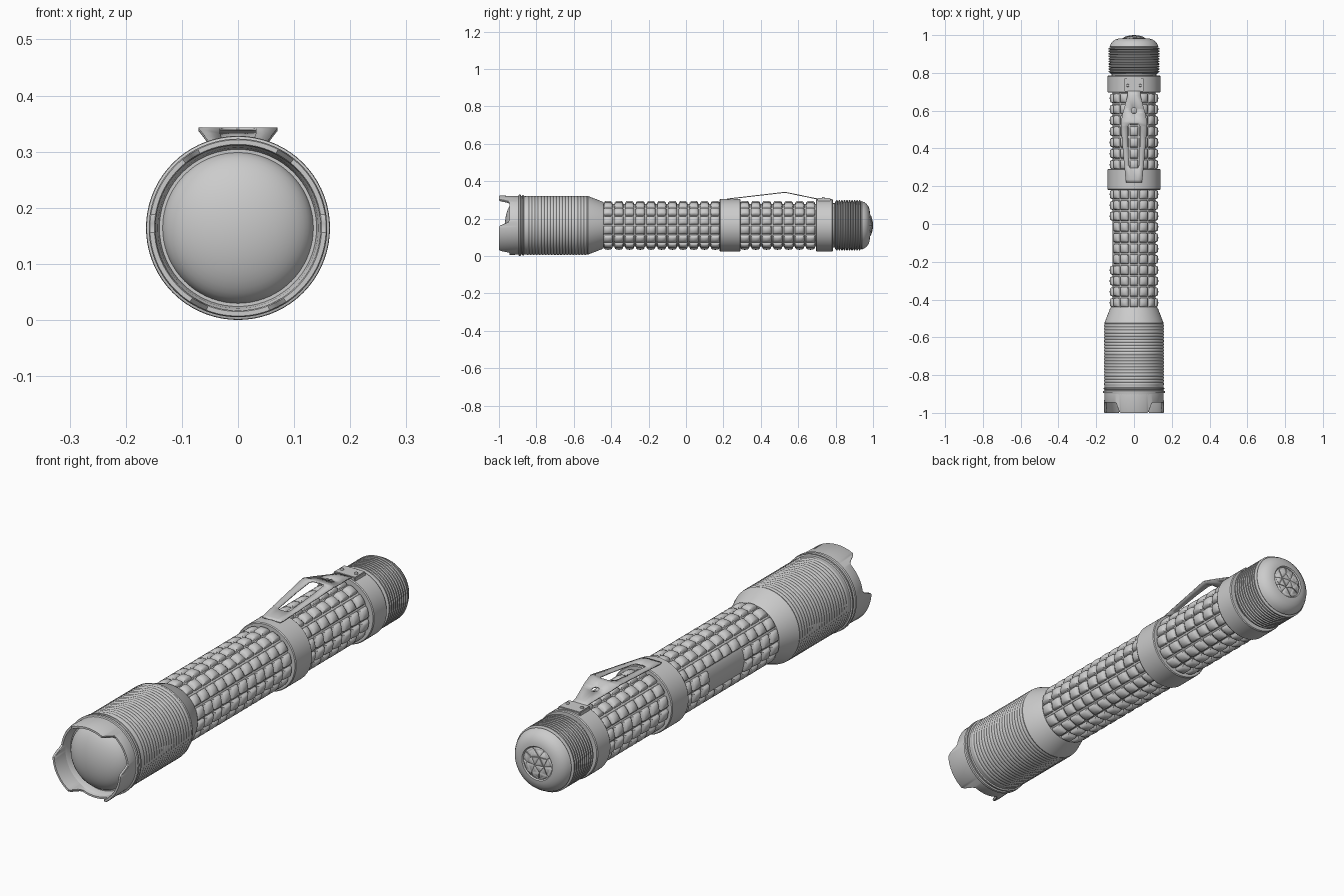
import bpy, bmesh, math
from mathutils import Matrix, Vector

if "Cube" in bpy.data.objects:
    bpy.data.objects.remove(bpy.data.objects["Cube"])

ZC = 0.164  # height of the barrel axis


def finish(name, bm, angle=35):
    bmesh.ops.remove_doubles(bm, verts=bm.verts, dist=1e-5)
    bmesh.ops.recalc_face_normals(bm, faces=bm.faces)
    me = bpy.data.meshes.new(name)
    bm.to_mesh(me)
    bm.free()
    ob = bpy.data.objects.new(name, me)
    bpy.context.collection.objects.link(ob)
    bpy.ops.object.select_all(action='DESELECT')
    ob.select_set(True)
    bpy.context.view_layer.objects.active = ob
    bpy.ops.object.shade_smooth_by_angle(angle=math.radians(angle))
    return ob


def lathe(name, profile, angles=72, loop=False, angle=35):
    """Revolve (radius, y) points about the barrel; profile may depend on the angle."""
    if isinstance(angles, int):
        angles = [2 * math.pi * i / angles for i in range(angles)]
    bm = bmesh.new()
    cols = []
    for a in angles:
        pts = profile(a) if callable(profile) else profile
        cols.append([bm.verts.new((r * math.cos(a), y, ZC + r * math.sin(a))) for r, y in pts])
    n = len(cols[0])
    for i in range(len(cols)):
        c, d = cols[i], cols[(i + 1) % len(cols)]
        for j in range(n if loop else n - 1):
            k = (j + 1) % n
            bm.faces.new((c[j], c[k], d[k], d[j]))
    return finish(name, bm, angle)


def ridges(y0, y1, count, lo, hi):
    step = (y1 - y0) / count
    pts = []
    for i in range(count):
        y = y0 + i * step
        pts += [(lo, y), (hi, y + step * .3), (hi, y + step * .7)]
    return pts + [(lo, y1)]


# Bezel with three broad teeth
def bezel(a):
    d = abs((math.degrees(a) - 90 + 60) % 120 - 60)
    t = min(max((d - 27) / 12, 0), 1)
    front = -1 + .055 * t * t * (3 - 2 * t)
    return [(.145, -.89), (.147, front + .004), (.149, front), (.157, front), (.159, front + .004), (.156, -.89)]


lathe("bezel", bezel, 120, loop=True)

# Lens and its seat
lathe("lens", [(.135 * math.sin(t * math.pi / 24), -.90 - .068 * math.cos(t * math.pi / 24)) for t in range(13)])
lathe("lens_seat", [(.148, -.935), (.143, -.925), (.140, -.905), (.132, -.90), (.132, -.88), (.148, -.88)], loop=True)

# Head: retaining rings, finely ridged barrel, taper into the grip
lathe("head", [(.13, -.905), (.156, -.905), (.157, -.896), (.163, -.894), (.164, -.889), (.163, -.884),
               (.157, -.882), (.157, -.876), (.162, -.874), (.162, -.868), (.156, -.866)]
      + ridges(-.855, -.53, 20, .1555, .158)
      + [(.157, -.525), (.153, -.515), (.128, -.45), (.122, -.44), (.10, -.44)])

# Grip sections with pillow shaped blocks in 14 columns
COLS = 14
SAMPLES = [(0, 0), (.07, 0), (.13, .6), (.24, .9), (.5, 1), (.76, .9), (.87, .6), (.93, 0)]
PITCH = 2 * math.pi / COLS
START = math.pi / 2 - PITCH / 2


def grip(name, y0, y1, rows, panel=None):
    angs = [START + (c + u) * PITCH for c in range(COLS) for u, _ in SAMPLES]
    index = {a: i for i, a in enumerate(angs)}

    def profile(a):
        col, s = divmod(index[a], len(SAMPLES))
        hu = SAMPLES[s][1]
        pts = []
        for row in range(rows):
            # blank panel on the left side of the barrel
            blank = panel and panel[0] <= row < panel[1] and col in (3, 4)
            for v, hv in SAMPLES:
                h = 0 if blank else min(hu, hv) * (.6 + .4 * max(hu, hv))
                pts.append((.114 + .017 * h, y0 + (row + v) * (y1 - y0) / rows))
        return pts + [(.114, y1)]

    return lathe(name, profile, angs, angle=40)


grip("front_grip", -.445, .185, 11, panel=(4, 8))
grip("rear_grip", .285, .695, 7)


# Smooth bands around the grip
def band(name, y0, y1):
    lathe(name, [(.11, y0), (.137, y0), (.14, y0 + .004), (.14, y1 - .004), (.137, y1), (.11, y1)])


band("middle_band", .18, .292)
band("rear_band", .695, .785)

# Threaded tail cap
lathe("tail_cap", [(.118, .78), (.118, .795), (.13, .797)] + ridges(.80, .935, 10, .125, .135)
      + [(.129, .94), (.124, .952), (.115, .965), (.100, .976), (.082, .982), (.07, .983), (.066, .978), (0, .978)])

# Tail button: flattened dome covered in raised facets
bm = bmesh.new()
bmesh.ops.create_icosphere(bm, subdivisions=2, radius=1)
faces = list(bm.faces)
bmesh.ops.inset_individual(bm, faces=faces, thickness=.07, depth=.08)
bmesh.ops.poke(bm, faces=faces, offset=.03)
bmesh.ops.bisect_plane(bm, geom=bm.verts[:] + bm.edges[:] + bm.faces[:], plane_co=(0, -.2, 0),
                       plane_no=(0, -1, 0), clear_outer=True)
top = max(v.co.y for v in bm.verts)
for v in bm.verts:
    v.co = Vector((v.co.x * .066, .968 + v.co.y * .032 / top, ZC + v.co.z * .066))
finish("tail_button", bm, 50)


# Pocket clip: bent tapered plate with a long slot and a round hole
def clip_z(y):
    if y > .53:
        return .343 - .037 * (y - .53) / .18
    return .343 - .036 * (.53 - y) / .31


# (y, half width, inner half width, opening towards the next station)
stations = [(.71, .034, .008, 0), (.68, .034, .008, 0), (.615, .052, .006, 1), (.607, .054, .014, 1),
            (.593, .058, .014, 1), (.585, .060, .006, 0), (.545, .068, .022, 0), (.53, .070, .024, 1),
            (.515, .070, .032, 1), (.44, .063, .032, 1), (.31, .052, .026, 1), (.295, .050, .020, 0),
            (.235, .045, .020, 0), (.22, .041, .020, 0)]
bm = bmesh.new()
rows = [[bm.verts.new((x, y, clip_z(y))) for x in (-w, -s, s, w)] for y, w, s, _ in stations]
for i in range(len(rows) - 1):
    for j in range(3):
        if j == 1 and stations[i][3]:
            continue
        bm.faces.new((rows[i][j], rows[i][j + 1], rows[i + 1][j + 1], rows[i + 1][j]))
for f in bm.faces:
    f.normal_update()
clip = finish("pocket_clip", bm, 25)
mod = clip.modifiers.new("thickness", 'SOLIDIFY')
mod.thickness = .005
mod.offset = -1 if clip.data.polygons[0].normal.z > 0 else 1

# Clip mount on the rear band, with two small screws
bm = bmesh.new()
bmesh.ops.create_cube(bm, size=1, matrix=Matrix.Translation((0, .737, .298)) @ Matrix.Diagonal((.1, .07, .024, 1)))
bmesh.ops.bevel(bm, geom=bm.edges[:], offset=.003, segments=2, affect='EDGES')
finish("clip_mount", bm)
for side, label in ((-1, "left"), (1, "right")):
    bm = bmesh.new()
    bmesh.ops.create_cone(bm, cap_ends=True, segments=16, radius1=.008, radius2=.006, depth=.008,
                          matrix=Matrix.Translation((side * .033, .733, .312)))
    finish(label + "_clip_screw", bm)
